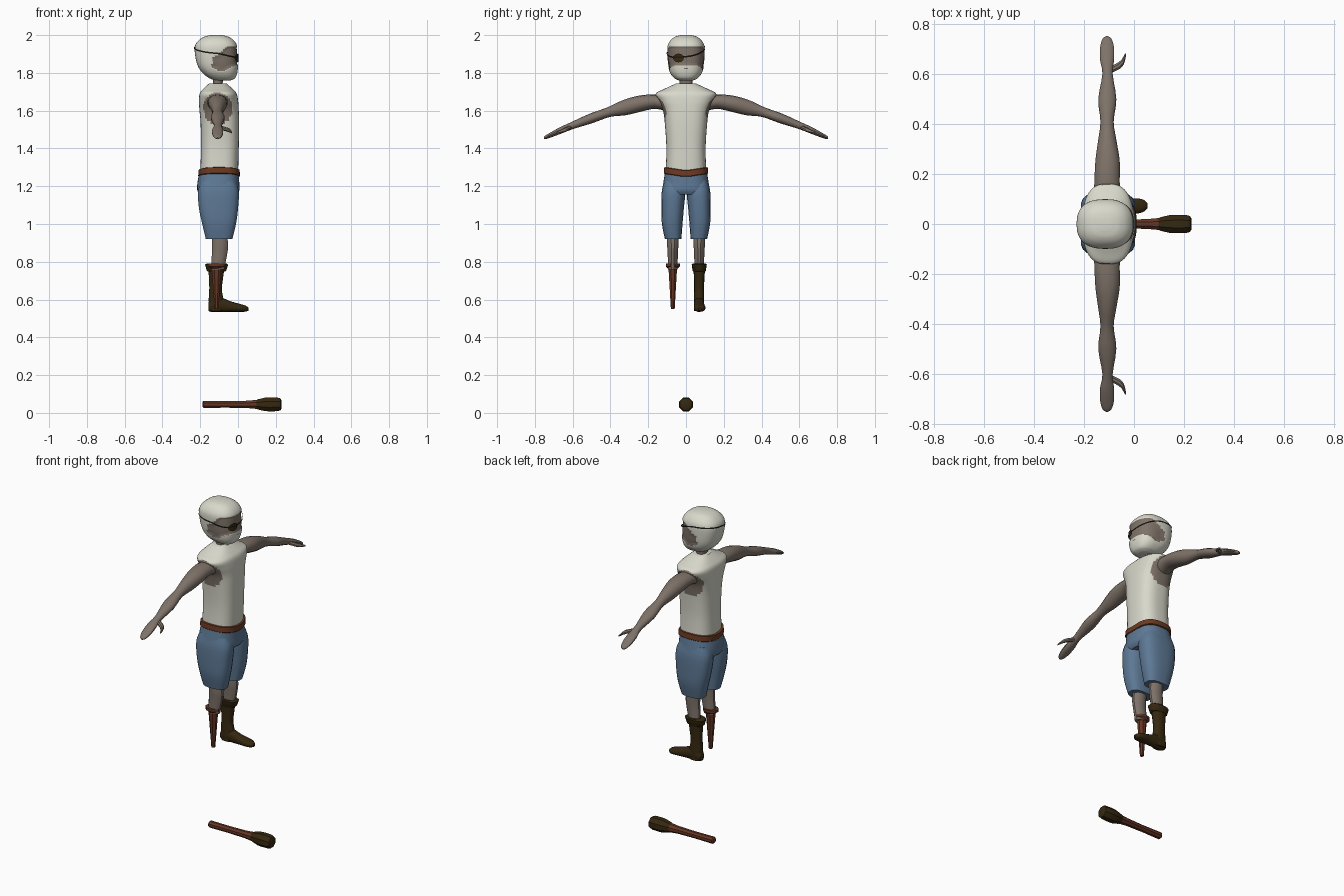
import bpy, bmesh, math
from mathutils import Vector as V

if "Cube" in bpy.data.objects:
    bpy.data.objects.remove(bpy.data.objects["Cube"])


def material(name, rgb):
    m = bpy.data.materials.new(name)
    m.diffuse_color = (*rgb, 1)
    m.use_nodes = True
    m.node_tree.nodes["Principled BSDF"].inputs["Base Color"].default_value = m.diffuse_color
    return m


WHITE = material("off_white", (0.69, 0.69, 0.60))
SKIN = material("tan_skin", (0.21, 0.17, 0.14))
BLUE = material("denim_blue", (0.11, 0.19, 0.30))
BELT = material("belt_leather", (0.15, 0.042, 0.016))
WOOD = material("red_wood", (0.13, 0.036, 0.018))
DARK = material("dark_leather", (0.036, 0.021, 0.005))
BLACK = material("black_cord", (0.012, 0.01, 0.008))


def dense(rows, steps):
    """Catmull-Rom interpolation of (x, y, z, ru, rv) rows."""
    if steps < 2:
        return [tuple(r) for r in rows]
    out = []
    for i in range(len(rows) - 1):
        p0, p1 = rows[max(i - 1, 0)], rows[i]
        p2, p3 = rows[i + 1], rows[min(i + 2, len(rows) - 1)]
        for s in range(steps):
            t = s / steps
            out.append(tuple(0.5 * (2 * b + (c - a) * t + (2 * a - 5 * b + 4 * c - d) * t * t
                                    + (3 * b - a - 3 * c + d) * t ** 3)
                             for a, b, c, d in zip(p0, p1, p2, p3)))
    return out + [tuple(rows[-1])]


def power(v, e):
    return math.copysign(abs(v) ** (2 / e), v)


def finish(name, bm, mats, angle=35):
    bmesh.ops.recalc_face_normals(bm, faces=bm.faces)
    me = bpy.data.meshes.new(name)
    bm.to_mesh(me)
    bm.free()
    ob = bpy.data.objects.new(name, me)
    bpy.context.collection.objects.link(ob)
    for m in mats:
        me.materials.append(m)
    bpy.ops.object.select_all(action='DESELECT')
    ob.select_set(True)
    bpy.context.view_layer.objects.active = ob
    bpy.ops.object.shade_smooth_by_angle(angle=math.radians(angle))
    return ob


def loft(name, rows, mats, u=(1, 0, 0), v=(0, 1, 0), n=20, e=2.3, steps=4, rule=None, bend=None):
    """Skin superellipse sections along the rows; rule picks the colour of a face."""
    u, v = V(u), V(v)
    bm = bmesh.new()
    rings = []
    for x, y, z, ru, rv in dense(rows, steps):
        ring = []
        for k in range(n):
            a = 2 * math.pi * (k + 0.5) / n
            p = V((x, y, z)) + u * (ru * power(math.cos(a), e)) + v * (rv * power(math.sin(a), e))
            if bend:
                p.z += bend(p)
            ring.append(bm.verts.new(p))
        rings.append(ring)
    for r, s in zip(rings, rings[1:]):
        for k in range(n):
            bm.faces.new((r[k], r[(k + 1) % n], s[(k + 1) % n], s[k]))
    bm.faces.new(rings[0])
    bm.faces.new(rings[-1])
    if rule:
        for f in bm.faces:
            f.material_index = rule(f.calc_center_median())
    return finish(name, bm, mats)


def zrows(*rows):
    """(z, cx, cy, rx, ry) rows of an upright part."""
    return [(cx, cy, z, rx, ry) for z, cx, cy, rx, ry in rows]


# Sleeveless shirt, with skin showing in the arm holes
def arm_hole(c):
    return int(abs(c.y) > 0.095 and ((c.x + 0.108) / 0.078) ** 2 + ((c.z - 1.61) / 0.085) ** 2 < 1)


loft("shirt", zrows((1.265, -.10, 0, .10, .108), (1.40, -.096, 0, .10, .104), (1.53, -.096, 0, .102, .112),
                    (1.60, -.10, 0, .104, .122), (1.65, -.103, 0, .104, .145), (1.69, -.105, 0, .098, .16),
                    (1.715, -.106, 0, .078, .115), (1.745, -.107, 0, .045, .05)),
     [WHITE, SKIN], n=56, e=2.7, steps=6, rule=arm_hole)

# Neck
loft("neck", zrows((1.70, -.107, 0, .035, .04), (1.74, -.107, 0, .026, .034), (1.80, -.105, 0, .032, .04)), [SKIN])

# Arms and thumbs
for s, side in ((1, "left"), (-1, "right")):
    arm = [(-.108, .10, 1.635, .055, .05), (-.108, .17, 1.648, .052, .04), (-.106, .25, 1.636, .05, .043),
           (-.107, .33, 1.614, .038, .04), (-.108, .41, 1.592, .027, .026), (-.107, .50, 1.56, .037, .026),
           (-.106, .60, 1.522, .021, .019), (-.108, .66, 1.497, .029, .017), (-.108, .71, 1.474, .028, .013),
           (-.108, .742, 1.459, .018, .009), (-.108, .752, 1.454, .005, .004)]
    loft(side + "_arm", [(x, s * y, z, a, b) for x, y, z, a, b in arm], [SKIN],
         v=(0, s * .32, .95), n=14, e=2, steps=3)
    thumb = [(-.10, .615, 1.512, .014, .011), (-.065, .632, 1.502, .014, .011),
             (-.045, .65, 1.495, .011, .010), (-.033, .682, 1.484, .004, .004)]
    loft(side + "_thumb", [(x, s * y, z, a, b) for x, y, z, a, b in thumb], [SKIN],
         u=(-.5, s * .85, 0), v=(0, 0, 1), n=8, e=2, steps=2)

# Belt, dipping at the front and back middle
loft("belt", zrows((1.262, -.10, 0, .108, .114), (1.265, -.10, 0, .111, .118), (1.295, -.10, 0, .109, .116),
                   (1.298, -.10, 0, .10, .107)),
     [BELT], n=40, e=2.7, steps=1, bend=lambda p: 0.018 * abs(p.y) / .115 - 0.014)

# Shorts: hips and two legs
loft("shorts_hips", zrows((1.272, -.10, 0, .105, .112), (1.22, -.104, 0, .111, .12),
                          (1.18, -.104, 0, .112, .126), (1.155, -.104, 0, .10, .122)), [BLUE], n=36, e=2.6)
for s, side in ((1, "left"), (-1, "right")):
    loft(side + "_shorts_leg",
         zrows((1.23, -.104, s * .064, .09, .052), (1.17, -.104, s * .066, .109, .063),
               (1.08, -.103, s * .071, .104, .06), (1.0, -.10, s * .073, .09, .055),
               (.92, -.10, s * .068, .071, .044)), [BLUE], n=20, e=2.7)
    loft(side + "_lower_leg",
         zrows((.95, -.10, s * .07, .042, .032), (.89, -.095, s * .07, .044, .031),
               (.84, -.098, s * .07, .042, .028), (.76, -.108, s * .07, .036, .026)), [SKIN], n=12, e=2)

# Boot on the left leg
loft("boot_shaft", zrows((.78, -.114, .07, .045, .032), (.70, -.117, .07, .037, .027), (.65, -.119, .069, .034, .026),
                         (.60, -.116, .069, .040, .027), (.54, -.115, .069, .038, .026)), [DARK], n=14)
loft("boot_cuff", zrows((.748, -.114, .07, .046, .032), (.752, -.114, .07, .052, .035), (.785, -.113, .07, .063, .04),
                        (.79, -.113, .07, .055, .035)), [DARK], n=14, steps=1)
loft("boot_foot", [(-.156, .069, .562, .016, .022), (-.14, .069, .568, .026, .034), (-.09, .069, .572, .027, .038),
                   (-.04, .07, .563, .029, .028), (.01, .072, .556, .031, .021), (.04, .073, .552, .024, .016),
                   (.055, .073, .549, .008, .008)],
     [DARK], u=(0, 1, 0), v=(0, 0, 1), n=14, steps=3)

# Wooden peg on the right leg
loft("peg_plate", zrows((.765, -.114, -.07, .03, .028), (.775, -.114, -.07, .046, .037), (.79, -.114, -.07, .046, .037)),
     [WOOD], n=10, e=2, steps=1)
loft("peg", zrows((.775, -.114, -.07, .029, .025), (.55, -.114, -.07, .011, .011)), [WOOD], n=8, e=2, steps=1)

# Head: white hair and beard around a recessed face
P = 2.5
HEAD = zrows((1.760, -.078, 0, .04, .038), (1.772, -.084, 0, .068, .062), (1.80, -.096, 0, .092, .084),
             (1.84, -.107, 0, .107, .095), (1.90, -.114, 0, .114, .099), (1.945, -.116, 0, .111, .097),
             (1.975, -.115, 0, .09, .08), (1.993, -.115, 0, .06, .055), (2.0, -.115, 0, .028, .026))


def clamp(t):
    return min(max(t, 0), 1)


def face_area(c):
    low = 1.812 + .03 * clamp((c.x + .075) / .07) + .02 * clamp((-.1 - c.x) / .04)
    high = 1.941 - .065 * clamp((-.055 - c.x) / .08)
    return int(c.x > -.138 and low < c.z < high)


head = loft("head", HEAD, [WHITE, SKIN], n=64, e=P, steps=7, rule=face_area)
bm = bmesh.new()
bm.from_mesh(head.data)
bm.normal_update()
inner = [(v, v.normal.copy()) for v in bm.verts if all(f.material_index == 1 for f in v.link_faces)]
for v, nrm in inner:
    v.co -= nrm * .005
bm.to_mesh(head.data)
bm.free()
FINE = dense(HEAD, 12)


def section(z):
    return min(FINE, key=lambda r: abs(r[2] - z))


# Eye patch cord around the head
bm = bmesh.new()
loops = []
for dz in (-.004, .004):
    ring = []
    for k in range(64):
        a = 2 * math.pi * k / 64
        c, sn = math.cos(a), math.sin(a)
        z = 1.92 - .034 * max(c, 0) + .012 * max(-c, 0) + .016 * sn
        cx, _, _, rx, ry = section(z)
        ring.append(bm.verts.new((cx + (rx + .003) * power(c, P), (ry + .003) * power(sn, P), z + dz)))
    loops.append(ring)
for k in range(64):
    j = (k + 1) % 64
    bm.faces.new((loops[0][k], loops[0][j], loops[1][j], loops[1][k]))
finish("patch_cord", bm, [BLACK])


def face_plate(name, cy, cz, ry, rz, mat, lift):
    """Thin rounded plate following the front of the head."""
    bm = bmesh.new()

    def vert(y, z):
        cx, _, _, hx, hy = section(z)
        return bm.verts.new((cx + hx * (1 - abs(y / hy) ** P) ** (1 / P) + lift, y, z))
    mid = vert(cy, cz)
    rim = [vert(cy + ry * math.cos(k * math.pi / 8), cz + rz * math.sin(k * math.pi / 8)) for k in range(16)]
    for k in range(16):
        bm.faces.new((mid, rim[k], rim[(k + 1) % 16]))
    finish(name, bm, [mat])


face_plate("eye_patch", -.04, 1.879, .029, .023, DARK, .003)
face_plate("mouth", 0, 1.823, .012, .003, SKIN, .002)

# Club lying below: handle and banded head
axes = dict(u=(0, 1, 0), v=(0, 0, 1), n=8, e=2, steps=1)
loft("club_handle", [(x, 0, .045, r, r) for x, r in ((-.188, .014), (-.182, .02), (-.06, .019), (.05, .021), (.12, .028))],
     [WOOD], **axes)
loft("club_head", [(x, 0, .045, r, r) for x, r in ((.095, .024), (.105, .029), (.14, .038), (.165, .04), (.21, .039),
                                                   (.225, .034), (.23, .024))], [DARK], **axes)
